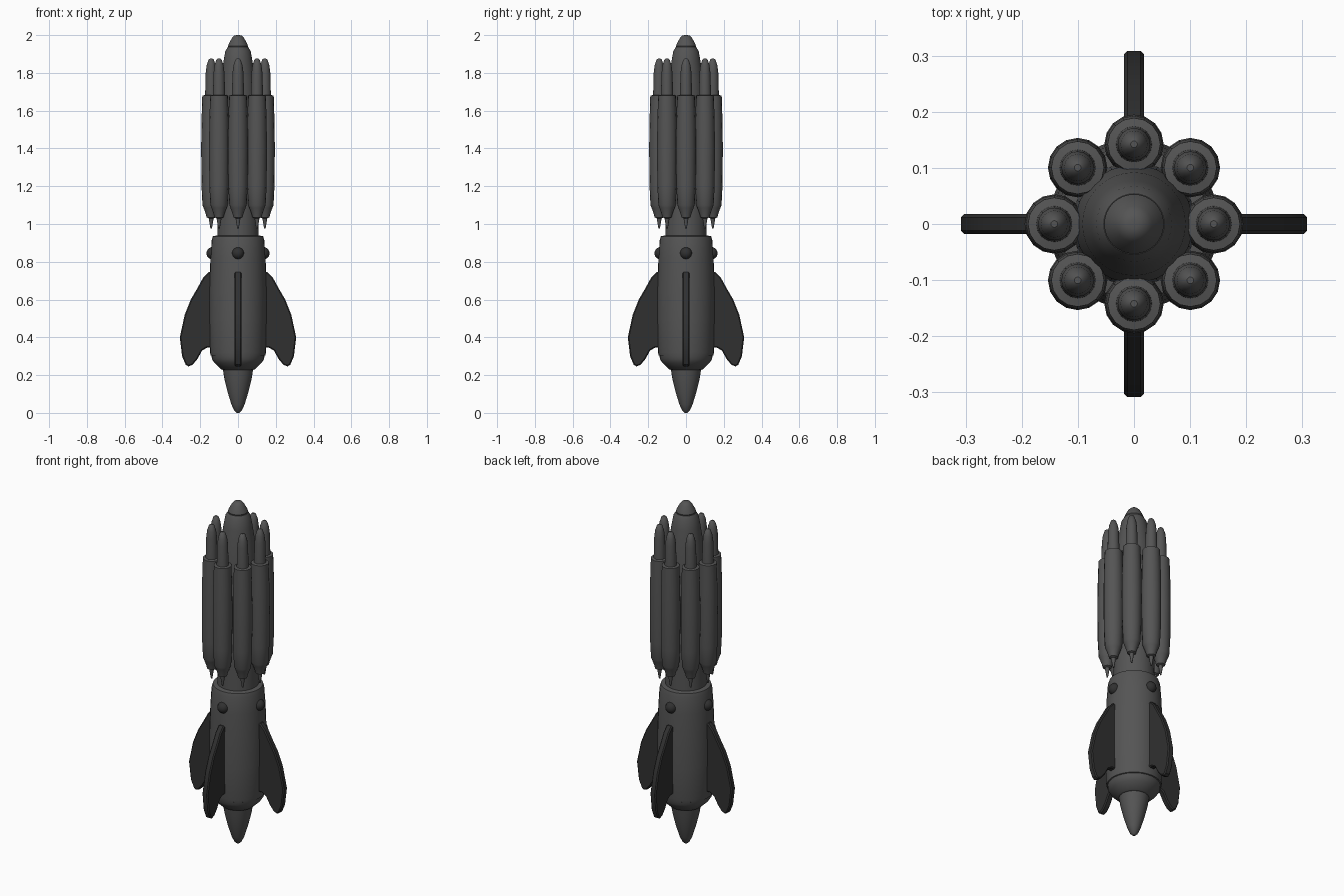
import bpy, bmesh, math
from mathutils import Matrix

cube = bpy.data.objects.get("Cube")
if cube:
    bpy.data.objects.remove(cube, do_unlink=True)


def material(name, value):
    m = bpy.data.materials.new(name)
    m.use_nodes = True
    colour = (value, value, value, 1)
    m.diffuse_color = colour
    m.node_tree.nodes["Principled BSDF"].inputs["Base Color"].default_value = colour
    return m


grey = material("hull grey", 0.09)
dark = material("fin charcoal", 0.03)


def finish(name, bm, mat, angle=35):
    bmesh.ops.recalc_face_normals(bm, faces=bm.faces)
    mesh = bpy.data.meshes.new(name)
    bm.to_mesh(mesh)
    bm.free()
    mesh.materials.append(mat)
    ob = bpy.data.objects.new(name, mesh)
    bpy.context.collection.objects.link(ob)
    bpy.ops.object.select_all(action="DESELECT")
    ob.select_set(True)
    bpy.context.view_layer.objects.active = ob
    bpy.ops.object.shade_smooth_by_angle(angle=math.radians(angle))
    return ob


def lathe(name, profile, sides, mat, centre=(0, 0)):
    """Closed turned solid from (radius, height) pairs."""
    bm = bmesh.new()
    rings = []
    for r, z in profile:
        rings.append([bm.verts.new((centre[0] + r * math.cos(a), centre[1] + r * math.sin(a), z))
                      for a in (math.tau * i / sides for i in range(sides))])
    for low, high in zip(rings, rings[1:]):
        for i in range(sides):
            j = (i + 1) % sides
            bm.faces.new((low[i], low[j], high[j], high[i]))
    bm.faces.new(rings[0])
    bm.faces.new(rings[-1])
    return finish(name, bm, mat)


# Central hull: tail cone, lower body, core and nose
lathe("tail_cone", [(.006, 0), (.02, .012), (.035, .045), (.055, .11), (.072, .18), (.083, .25)], 32, grey)
lathe("tail_flare", [(.08, .228), (.088, .23), (.125, .265), (.138, .285), (.141, .31)], 32, grey)
lathe("lower_body", [(.135, .3), (.145, .305), (.148, .32), (.152, .5), (.152, .65),
                     (.146, .82), (.139, .915), (.133, .935), (.11, .94)], 32, grey)
lathe("core", [(.11, .92), (.108, 1.1), (.105, 1.6), (.092, 1.76), (.077, 1.86),
               (.067, 1.915), (.054, 1.937)], 32, grey)
lathe("nose_cap", [(.05, 1.93), (.053, 1.943), (.048, 1.955), (.032, 1.985), (.02, 1.997), (.008, 2)], 32, grey)

# Ring of eight strap-on boosters
booster = [(.004, .975), (.008, 1), (.013, 1.03), (.024, 1.035), (.029, 1.055), (.04, 1.085),
           (.046, 1.1), (.051, 1.2), (.053, 1.4), (.051, 1.55), (.047, 1.68),
           (.032, 1.683), (.029, 1.8), (.024, 1.84), (.014, 1.87), (.006, 1.876)]
for i in range(8):
    a = math.tau * i / 8
    lathe("booster_%d" % (i + 1), booster, 16, grey, (.142 * math.cos(a), .142 * math.sin(a)))

# Four swept fins and four round portholes above them
outline = [(.11, .745), (.155, .745), (.185, .715), (.215, .66), (.25, .6), (.282, .52), (.308, .4),
           (.296, .3), (.277, .255), (.262, .246), (.24, .255), (.215, .285), (.19, .33), (.165, .345),
           (.11, .345)]
for i, side in enumerate(("left", "back", "right", "front")):
    turn = Matrix.Rotation(math.tau * i / 4, 4, "Z")
    bm = bmesh.new()
    face = bm.faces.new([bm.verts.new((x, -.018, z)) for x, z in outline])
    solid = bmesh.ops.extrude_face_region(bm, geom=[face])
    bmesh.ops.translate(bm, vec=(0, .036, 0), verts=[v for v in solid["geom"] if isinstance(v, bmesh.types.BMVert)])
    rim = [e for e in bm.edges if abs(e.verts[0].co.y - e.verts[1].co.y) < .001]
    bmesh.ops.bevel(bm, geom=rim, offset=.006, segments=1, affect="EDGES")
    bmesh.ops.transform(bm, matrix=turn, verts=bm.verts)
    finish(side + "_fin", bm, dark)

    bm = bmesh.new()
    bmesh.ops.create_uvsphere(bm, u_segments=20, v_segments=12, radius=.032,
                              matrix=turn @ Matrix.Translation((.135, 0, .845)))
    finish(side + "_porthole", bm, dark)
